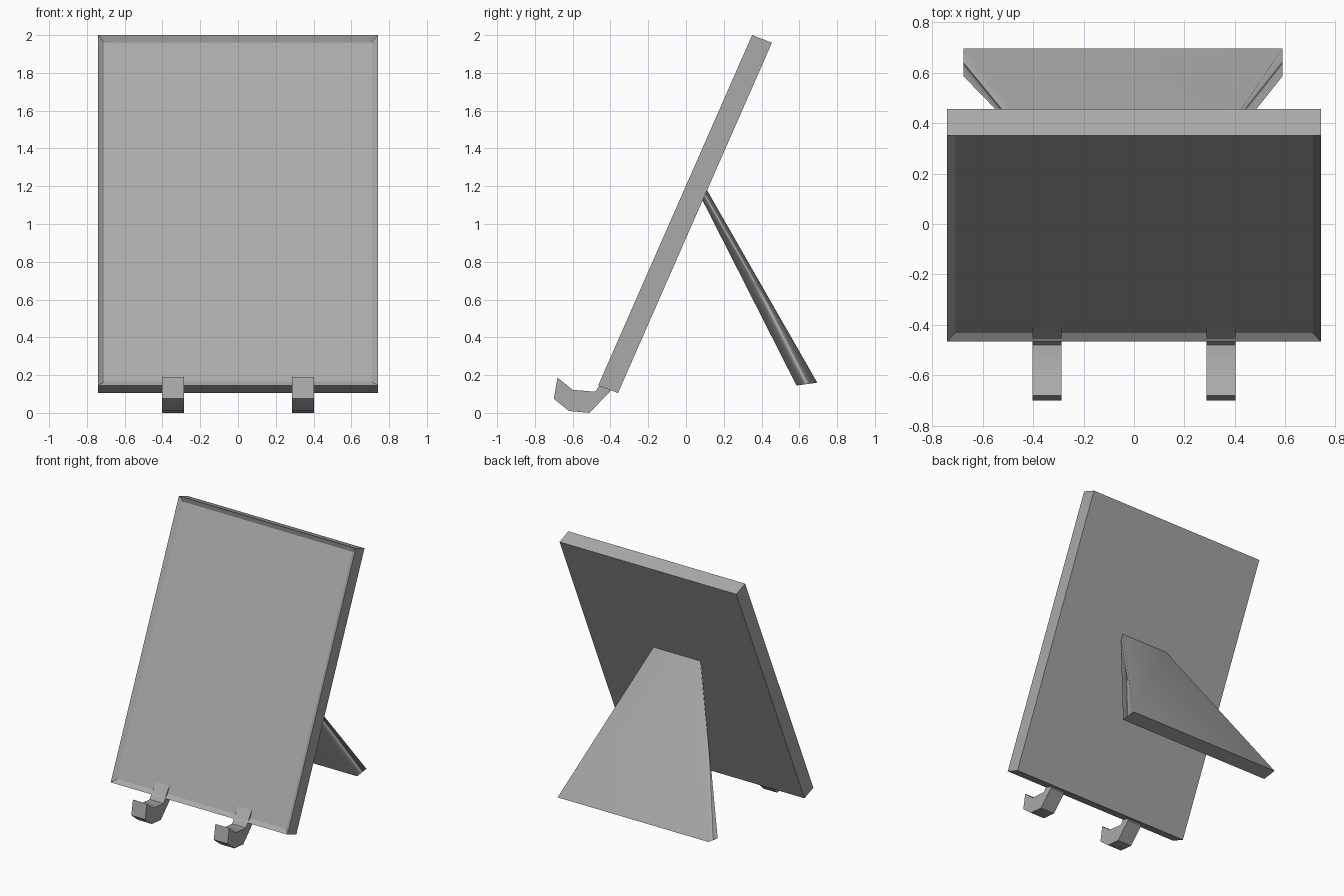
import bpy
import bmesh
import math
from mathutils import Vector

cube = bpy.data.objects.get("Cube")
if cube:
    bpy.data.objects.remove(cube, do_unlink=True)

GREY = (0.4, 0.4, 0.4, 1.0)
grey = bpy.data.materials.new("mid_grey")
grey.use_nodes = True
grey.diffuse_color = GREY
grey.node_tree.nodes["Principled BSDF"].inputs["Base Color"].default_value = GREY


def loft(name, left, right, shape=None):
    """Solid between two matching outlines, optionally edited by shape(bm)."""
    bm = bmesh.new()
    a = [bm.verts.new(p) for p in left]
    b = [bm.verts.new(p) for p in right]
    bm.faces.new(a)
    bm.faces.new(b[::-1])
    for i in range(len(a)):
        j = (i + 1) % len(a)
        bm.faces.new((a[j], a[i], b[i], b[j]))
    bmesh.ops.recalc_face_normals(bm, faces=bm.faces[:])
    if shape:
        shape(bm)
    mesh = bpy.data.meshes.new(name)
    bm.to_mesh(mesh)
    bm.free()
    mesh.materials.append(grey)
    obj = bpy.data.objects.new(name, mesh)
    bpy.context.collection.objects.link(obj)
    return obj


def prism(name, profile, x0, x1, shape=None):
    """Extrude a side (y, z) profile between two x positions."""
    return loft(name, [(x0, y, z) for y, z in profile],
                [(x1, y, z) for y, z in profile], shape)


# Leaning board with a shallow, slope-sided recess in its front face
def recess_front(bm):
    bm.normal_update()
    front = min(bm.faces, key=lambda f: f.normal.y)
    inward = Vector(front.normal) * -0.022
    bmesh.ops.inset_region(bm, faces=[front], thickness=0.045)
    bmesh.ops.translate(bm, verts=front.verts[:], vec=inward)


prism("board", [(-0.465, 0.145), (-0.36, 0.105), (0.455, 1.96), (0.35, 2.0)],
      -0.74, 0.74, recess_front)

# Pair of curled hooks gripping the lower edge
hook = [(-0.68, 0.187), (-0.60, 0.122), (-0.48, 0.112), (-0.43, 0.19),
        (-0.41, 0.217), (-0.403, 0.111), (-0.512, 0.0), (-0.62, 0.01),
        (-0.70, 0.075)]
for side, centre in (("left", 0.345), ("right", -0.345)):
    obj = prism(side + "_hook", hook, centre - 0.058, centre + 0.058)
    bpy.ops.object.select_all(action="DESELECT")
    obj.select_set(True)
    bpy.context.view_layer.objects.active = obj
    bpy.ops.object.shade_smooth_by_angle(angle=math.radians(46))


# Tapered rear leg, softly shaded around its sides and crisp at the ends
def soften_sides(bm):
    for f in bm.faces:
        f.smooth = True
    bm.normal_update()
    for f in (max(bm.faces, key=lambda f: f.calc_center_median().z),
              min(bm.faces, key=lambda f: f.calc_center_median().z)):
        for e in f.edges:
            e.smooth = False


leg_side = [(0.105, 1.19), (0.085, 1.13), (0.585, 0.145), (0.695, 0.16)]
leg = loft("rear_leg",
           [(x, y, z) for x, (y, z) in zip((-0.19, -0.19, -0.675, -0.675), leg_side)],
           [(x, y, z) for x, (y, z) in zip((0.19, 0.19, 0.588, 0.588), leg_side)],
           soften_sides)
weighted = leg.modifiers.new("even_shading", "WEIGHTED_NORMAL")
weighted.mode = "FACE_AREA"
weighted.keep_sharp = True
